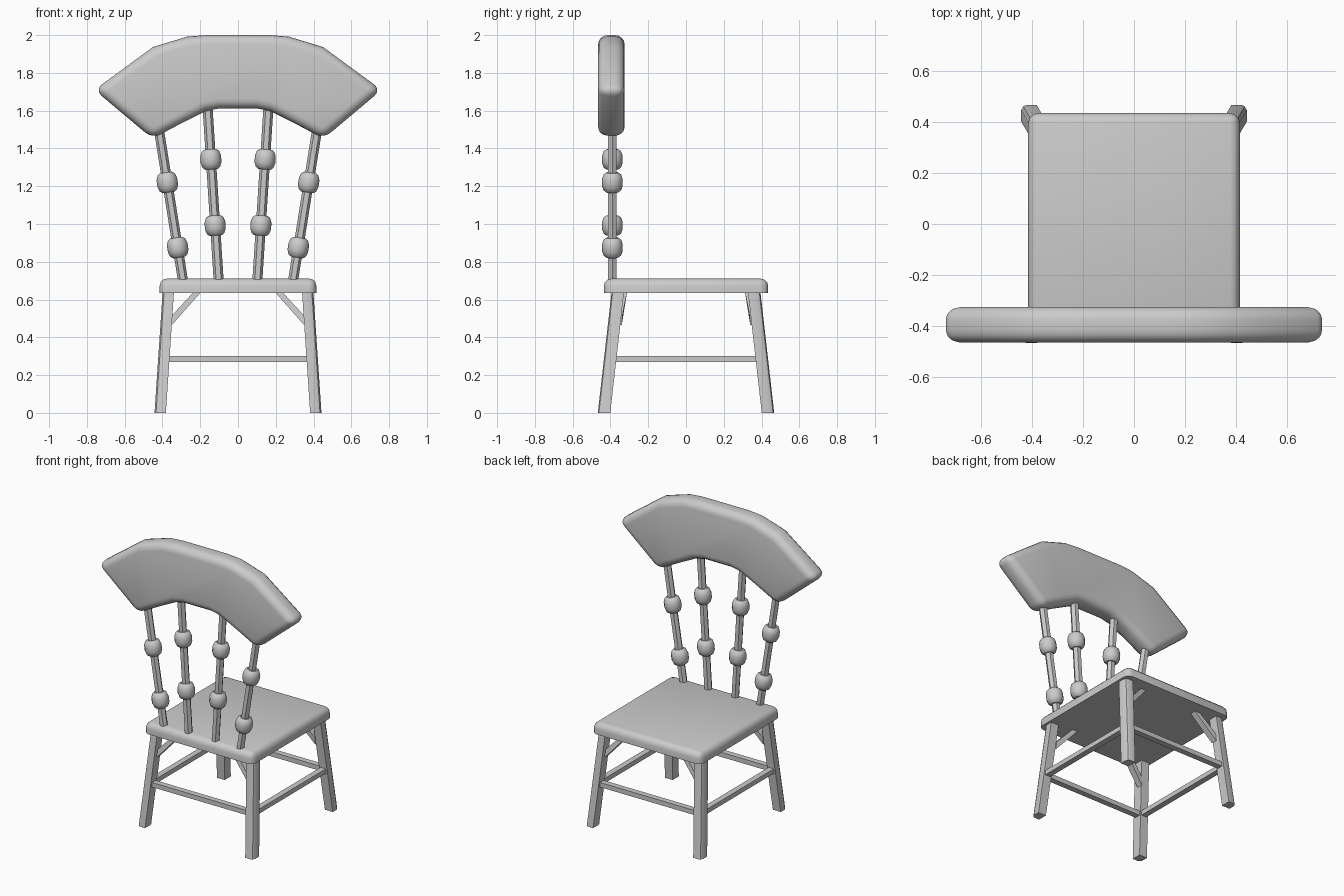
import bpy, bmesh, math
from mathutils import Matrix, Vector

if "Cube" in bpy.data.objects:
    bpy.data.objects.remove(bpy.data.objects["Cube"])


def finish(bm, name, smooth=True):
    bmesh.ops.recalc_face_normals(bm, faces=bm.faces[:])
    me = bpy.data.meshes.new(name)
    bm.to_mesh(me)
    bm.free()
    ob = bpy.data.objects.new(name, me)
    bpy.context.collection.objects.link(ob)
    if smooth:
        bpy.ops.object.select_all(action='DESELECT')
        ob.select_set(True)
        bpy.context.view_layer.objects.active = ob
        bpy.ops.object.shade_smooth_by_angle(angle=math.radians(35))
    return ob


def loft(name, rings, smooth=True):
    """Skin a list of equal-length point rings and cap both ends."""
    bm = bmesh.new()
    vs = [[bm.verts.new(p) for p in r] for r in rings]
    n = len(vs[0])
    for a, b in zip(vs, vs[1:]):
        for i in range(n):
            j = (i + 1) % n
            bm.faces.new((a[i], a[j], b[j], b[i]))
    bm.faces.new(vs[0])
    bm.faces.new(vs[-1])
    return finish(bm, name, smooth)


def box(name, center, size):
    bm = bmesh.new()
    bmesh.ops.create_cube(bm, size=1, matrix=Matrix.Translation(center) @ Matrix.Diagonal((*size, 1)))
    return finish(bm, name, False)


# Seat: rounded corners and top rim, flat underside
bm = bmesh.new()
bmesh.ops.create_cube(bm, size=1, matrix=Matrix.Translation((0, 0, 0.673)) @ Matrix.Diagonal((0.83, 0.87, 0.076, 1)))
rim = [e for e in bm.edges if max(v.co.z for v in e.verts) > 0.68]
bmesh.ops.bevel(bm, geom=rim, offset=0.04, segments=3, profile=0.5, affect='EDGES', clamp_overlap=True)
finish(bm, "seat")

# Legs (splayed, outer corner rounded) and their diagonal braces
LEG = [(-0.03, -0.033), (0.03, -0.033), (0.03, 0.012), (0.022, 0.027), (0.009, 0.033), (-0.03, 0.033)]
for sy, end in ((-1, "front"), (1, "back")):
    for sx, side in ((-1, "left"), (1, "right")):
        loft(f"{end}_{side}_leg",
             [[(sx * (cx + x), sy * (cy + y), z) for x, y in LEG]
              for cx, cy, z in ((0.412, 0.434, 0), (0.369, 0.361, 0.64))])
        brace = [(0.35, 0.515), (0.35, 0.465), (0.195, 0.64), (0.235, 0.64)]
        ys = (0.375, 0.378, 0.35, 0.35)
        loft(f"{end}_{side}_brace",
             [[(sx * x, sy * (y + d), z) for (x, z), y in zip(brace, ys)] for d in (-0.038, 0.005)], False)

# Stretchers between the legs
for s, a, b in ((-1, "front", "left"), (1, "back", "right")):
    box(f"{a}_stretcher", (0, s * 0.4, 0.286), (0.78, 0.04, 0.032))
    box(f"{b}_stretcher", (s * 0.392, 0, 0.286), (0.04, 0.79, 0.032))

# Back spindles (six-sided) with turned beads
BEAD = [(0.032, -0.053), (0.046, -0.043), (0.055, -0.018), (0.055, 0.018), (0.046, 0.043), (0.032, 0.053)]


def lathe(name, profile, n, origin, tilt, smooth):
    m = Matrix.Translation(origin) @ Matrix.Rotation(tilt, 4, 'Y')
    loft(name, [[m @ Vector((r * math.cos(k * math.tau / n), r * math.sin(k * math.tau / n), z))
                 for k in range(n)] for r, z in profile], smooth)


for kind, x0, x1, z1, beads in (("outer", 0.293, 0.414, 1.47, (0.875, 1.22)),
                                ("inner", 0.103, 0.160, 1.60, (0.992, 1.342))):
    for s, side in ((-1, "left"), (1, "right")):
        tilt = s * math.atan2(x1 - x0, z1 - 0.71)
        lathe(f"{kind}_{side}_spindle", [(0.0265, -0.03), (0.0265, z1 - 0.71 + 0.06)], 6,
              (s * x0, -0.39, 0.71), tilt, False)
        for k, z in enumerate(beads):
            x = x0 + (x1 - x0) * (z - 0.71) / (z1 - 0.71)
            lathe(f"{kind}_{side}_bead_{k + 1}", BEAD, 12, (s * x, -0.39, z), tilt, True)

# Curved head rest: extruded crescent outline with soft edges
half = [(0.1, 1.612), (0.17, 1.598), (0.30, 1.533), (0.453, 1.452),
        (0.76, 1.71), (0.45, 1.937), (0.27, 1.992), (0.17, 2.0)]
outline = half + [(-x, z) for x, z in reversed(half)]
bm = bmesh.new()
rings = [[bm.verts.new((x, y, z)) for x, z in outline] for y in (-0.465, -0.325)]
n = len(outline)
for i in range(n):
    j = (i + 1) % n
    bm.faces.new((rings[0][i], rings[0][j], rings[1][j], rings[1][i]))
for r in rings:
    bm.faces.new(r)
bmesh.ops.recalc_face_normals(bm, faces=bm.faces[:])
soft = [e for e in bm.edges if e.calc_face_angle() > math.radians(50)]
bmesh.ops.bevel(bm, geom=soft, offset=0.05, segments=4, profile=0.5, affect='EDGES', clamp_overlap=True)
finish(bm, "head_rest")
